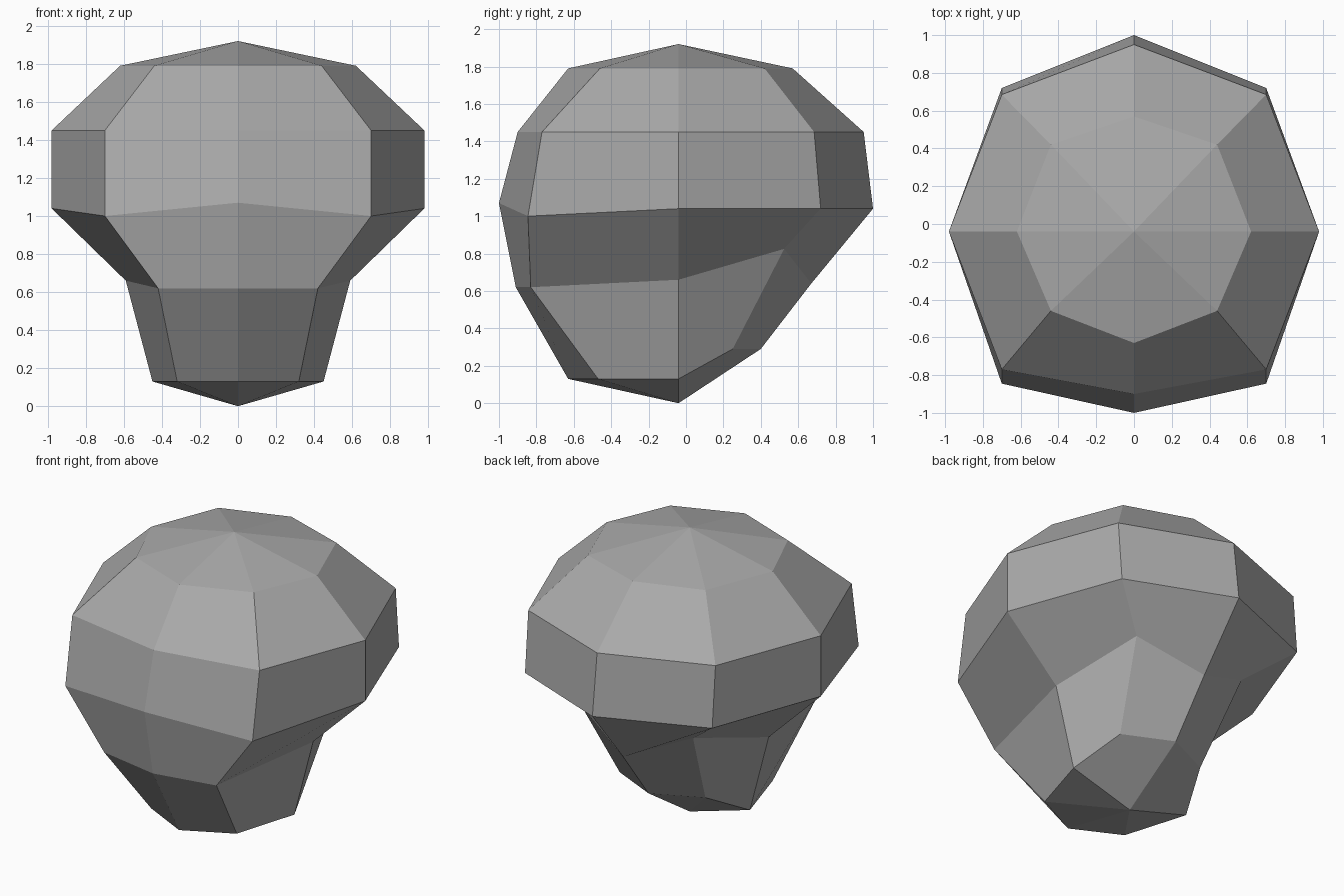
import bpy
import bmesh

# Remove the default cube only
cube = bpy.data.objects.get("Cube")
if cube:
    bpy.data.objects.remove(cube, do_unlink=True)


def make_material(name, colour):
    material = bpy.data.materials.new(name)
    material.use_nodes = True
    material.diffuse_color = colour
    shader = next(n for n in material.node_tree.nodes if n.type == "BSDF_PRINCIPLED")
    shader.inputs["Base Color"].default_value = colour
    return material


# Each ring: diagonal half width, side half width, then depths and heights
# listed along one half: front, front diagonal, side, back diagonal, back
MIDDLE = -0.04
TOP_HEIGHT = 1.92
chin_ring = (0.32, 0.45, (-0.63, -0.47, MIDDLE, 0.25, 0.40), (0.13, 0.13, 0.13, 0.29, 0.29))
jaw_ring = (0.42, 0.59, (-0.91, -0.83, MIDDLE, 0.525, 0.67), (0.62, 0.62, 0.66, 0.825, 0.64))
cheek_ring = (0.70, 0.98, (-1.0, -0.845, MIDDLE, 0.72, 1.0), (1.07, 1.0, 1.04, 1.04, 1.04))
brow_ring = (0.70, 0.98, (-0.90, -0.77, MIDDLE, 0.685, 0.95), (1.45,) * 5)
crown_ring = (0.44, 0.62, (-0.63, -0.46, MIDDLE, 0.42, 0.57), (1.79,) * 5)


def add_ring(bm, ring):
    """Add one eight-sided ring, mirrored across the middle plane."""
    diagonal, side, depths, heights = ring
    widths = (0, diagonal, side, diagonal, 0)
    half = list(zip(widths, depths, heights))
    mirrored = [(-x, y, z) for x, y, z in reversed(half[1:-1])]
    return [bm.verts.new(point) for point in half + mirrored]


def bridge(bm, lower, upper):
    """Join two rings with a band of quads and return its faces."""
    count = len(lower)
    faces = []
    for i in range(count):
        j = (i + 1) % count
        faces.append(bm.faces.new((lower[i], lower[j], upper[j], upper[i])))
    return faces


def cap(bm, ring, height):
    """Close a ring with a fan of triangles around a centre point."""
    tip = bm.verts.new((0, MIDDLE, height))
    return [bm.faces.new((a, b, tip)) for a, b in zip(ring, ring[1:] + ring[:1])]


bm = bmesh.new()
rings = [add_ring(bm, r) for r in (chin_ring, jaw_ring, cheek_ring, brow_ring, crown_ring)]
bands = [bridge(bm, low, high) for low, high in zip(rings, rings[1:])]

# Domed top and pointed base; the base fan is wound to face inward
cap(bm, rings[-1], TOP_HEIGHT)
cap(bm, rings[0], 0)

# The front of the lowest band faces inward like the base
for face in bands[0]:
    if face.calc_center_median().y < MIDDLE:
        face.normal_flip()

# Flat-shaded shell in a single colour
mesh = bpy.data.meshes.new("faceted_head")
bm.to_mesh(mesh)
bm.free()
mesh.materials.append(make_material("stone grey", (0.4, 0.4, 0.4, 1)))
head = bpy.data.objects.new("faceted_head", mesh)
bpy.context.collection.objects.link(head)
